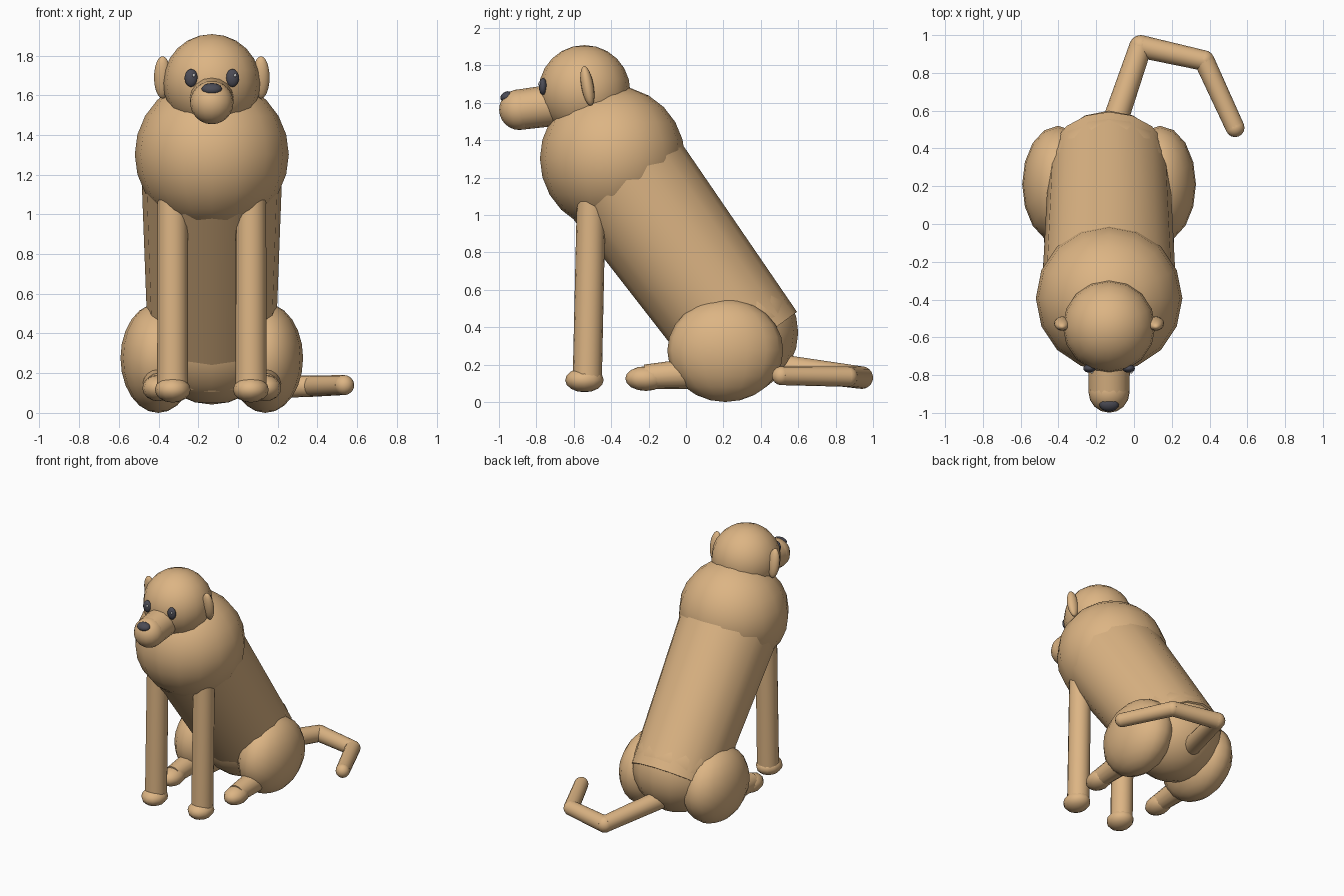
import bpy, math
from mathutils import Vector

if "Cube" in bpy.data.objects:
    bpy.data.objects.remove(bpy.data.objects["Cube"])

CX = -0.132  # body centre line; the tail sweeps off to the other side


def material(name, color):
    m = bpy.data.materials.new(name)
    m.diffuse_color = (*color, 1)
    m.use_nodes = True
    m.node_tree.nodes["Principled BSDF"].inputs["Base Color"].default_value = m.diffuse_color
    return m


FUR = material("fur", (0.72, 0.46, 0.23))
DARK = material("dark", (0.07, 0.07, 0.09))
WHITE = material("white", (0.95, 0.95, 0.95))


def finish(name, mat):
    o = bpy.context.object
    o.name = name
    o.data.materials.append(mat)
    bpy.ops.object.shade_smooth_by_angle(angle=math.radians(50))
    return o


def ball(name, loc, radii, mat=FUR, rot=(0, 0, 0), seg=16, rings=12):
    bpy.ops.mesh.primitive_uv_sphere_add(segments=seg, ring_count=rings, radius=1,
                                         location=loc, rotation=rot)
    bpy.context.object.scale = (radii,) * 3 if isinstance(radii, float) else radii
    bpy.ops.object.transform_apply(location=False, rotation=False, scale=True)
    return finish(name, mat)


def taper(name, a, b, ra, rb, mat=FUR):
    a, b = Vector(a), Vector(b)
    d = b - a
    bpy.ops.mesh.primitive_cone_add(vertices=16, radius1=ra, radius2=rb, depth=d.length,
                                    location=(a + b) / 2,
                                    rotation=d.to_track_quat('Z', 'Y').to_euler())
    return finish(name, mat)


# torso: chest and hip balls joined by a slanted barrel
ball("chest", (CX, -0.393, 1.302), 0.388)
ball("hips", (CX, 0.27, 0.372), 0.33)
taper("torso", (CX, -0.40, 1.30), (CX, 0.335, 0.293), 0.358, 0.32)

# head, muzzle and nose
ball("head", (CX, -0.543, 1.663), 0.245)
taper("muzzle", (CX, -0.60, 1.60), (CX, -0.89, 1.563), 0.113, 0.108)
ball("muzzle_tip", (CX, -0.89, 1.563), 0.109)
ball("nose", (CX, -0.957, 1.632), (0.052, 0.037, 0.028), DARK, rot=(0.4, 0, 0), rings=8)

for side, s in (("left", -1), ("right", 1)):
    # face details
    ball(side + "_eye", (CX + s * 0.104, -0.765, 1.687), (0.033, 0.022, 0.045), DARK)
    ball(side + "_eye_glint", (CX + s * 0.104 + 0.013, -0.784, 1.70), 0.008, WHITE,
         seg=8, rings=6)
    ball(side + "_ear", (CX + s * 0.248, -0.527, 1.69), (0.043, 0.033, 0.108),
         rot=(math.radians(10), 0, 0))

    # front leg and paw
    x = CX + s * 0.197
    taper(side + "_front_leg", (x, -0.528, 0.11), (x, -0.505, 1.15), 0.078, 0.077)
    ball(side + "_front_paw", (x, -0.543, 0.117), (0.09, 0.103, 0.065), seg=12, rings=8)

    # folded hind leg: haunch, lower leg and paw
    x = CX + s * 0.27
    ball(side + "_haunch", (x, 0.21, 0.276), (0.19, 0.31, 0.276))
    taper(side + "_hind_leg", (x, 0.08, 0.155), (x, -0.22, 0.135), 0.085, 0.065)
    ball(side + "_hind_paw", (x, -0.215, 0.125), (0.08, 0.11, 0.066), seg=12, rings=8)

# tail: three tapering segments with rounded joints
pts = [(CX + 0.01, 0.48, 0.19), (0.035, 0.94, 0.13), (0.372, 0.865, 0.135), (0.535, 0.51, 0.14)]
rad = [0.068, 0.06, 0.054, 0.05]
for i in range(3):
    taper(f"tail_segment_{i + 1}", pts[i], pts[i + 1], rad[i], rad[i + 1])
    ball(f"tail_joint_{i + 1}", pts[i + 1], rad[i + 1])
